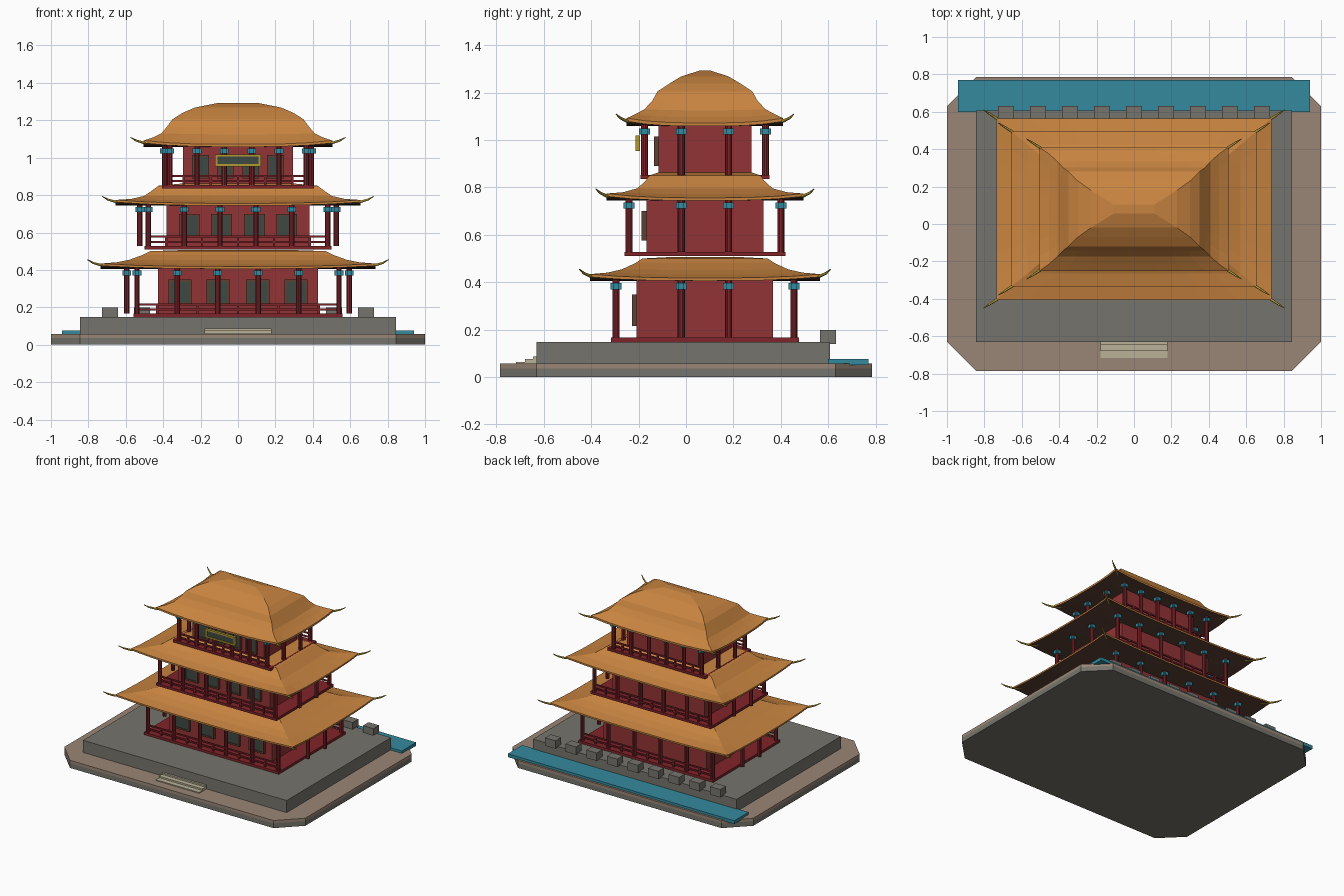
import bpy, bmesh
from mathutils import Vector

if "Cube" in bpy.data.objects:
    bpy.data.objects.remove(bpy.data.objects["Cube"])

CY = 0.08  # depth centre of the tower


def material(name, *srgb):
    lin = [((c / 255 + 0.055) / 1.055) ** 2.4 for c in srgb] + [1]
    m = bpy.data.materials.new(name)
    m.use_nodes = True
    m.diffuse_color = lin
    m.node_tree.nodes["Principled BSDF"].inputs["Base Color"].default_value = lin
    return m


STONE = material("grey stone", 118, 116, 108)
PAVING = material("brown paving", 154, 134, 118)
WATER = material("teal", 52, 138, 158)
STEP = material("pale stone", 186, 178, 152)
WALL = material("wall red", 146, 52, 54)
TIMBER = material("timber red", 128, 36, 42)
TILE = material("orange tile", 200, 132, 64)
WOOD = material("dark wood", 92, 64, 52)
PANE = material("dark green pane", 62, 72, 66)
GOLD = material("gold", 176, 154, 52)


def finish(bm, name, *mats):
    bmesh.ops.recalc_face_normals(bm, faces=bm.faces)
    me = bpy.data.meshes.new(name)
    bm.to_mesh(me)
    bm.free()
    for m in mats:
        me.materials.append(m)
    ob = bpy.data.objects.new(name, me)
    bpy.context.collection.objects.link(ob)
    return ob


def add_box(bm, x, y, z):
    """Box from (min, max) pairs."""
    vs = bmesh.ops.create_cube(bm, size=1)["verts"]
    for v in vs:
        v.co = Vector([sum(r) / 2 + c * (r[1] - r[0]) for r, c in zip((x, y, z), v.co)])


def boxes(name, mat, items):
    bm = bmesh.new()
    for item in items:
        add_box(bm, *item)
    return finish(bm, name, mat)


def around(c, half):
    return (c - half, c + half)


def octagon_slab(name, mat, z0, z1, cut=0.155):
    bm = bmesh.new()
    hx, hy = 1.0, 0.785
    quarter = [(hx, hy - cut), (hx - cut, hy)]
    pts = quarter + [(-x, y) for x, y in quarter[::-1]]
    pts += [(-x, -y) for x, y in pts]
    face = bm.faces.new([bm.verts.new((x, y, z0)) for x, y in pts])
    top = bmesh.ops.extrude_face_region(bm, geom=[face])["geom"]
    bmesh.ops.translate(bm, vec=(0, 0, z1 - z0),
                        verts=[g for g in top if isinstance(g, bmesh.types.BMVert)])
    return finish(bm, name, mat)


# Ground, terrace, canal, steps and battlements
octagon_slab("base_slab", STONE, 0, 0.035)
octagon_slab("paving_slab", PAVING, 0.035, 0.057)
boxes("terrace", STONE, [((-0.845, 0.845), (-0.63, 0.607), (0.05, 0.148))])
boxes("canal", WATER, [((-0.94, 0.94), (0.6, 0.77), (0.05, 0.075))])
boxes("front_steps", STEP, [((-0.18, 0.18), (y, -0.62), (0.05, z))
                            for y, z in ((-0.717, 0.064), (-0.68, 0.076), (-0.645, 0.087))])
boxes("battlements", STONE, [(around(i * 0.171, 0.043), (0.565, 0.632), (0.14, 0.199))
                             for i in range(-4, 5)])


def roof(name, eave, rings, lift):
    """Hipped roof lofted through rings of (half x, half y, z), corners curled up."""
    hx, hy = rings[0][:2]
    loops = [(hx * 0.5, hy * 0.5, eave, 0), (hx, hy, eave, lift)]
    for x, y, z in rings:
        loops.append((x, y, z, lift * max(0, 1 - 4 * (hx - x) / hx)))
    n = 8
    bm = bmesh.new()
    grid = []
    for x, y, z, up in loops:
        corners = [(-x, -y), (x, -y), (x, y), (-x, y)]
        row = []
        for k, a in enumerate(corners):
            b = corners[(k + 1) % 4]
            for i in range(n):
                t = i / n
                bend = abs(2 * t - 1) ** 3
                row.append(bm.verts.new((a[0] + (b[0] - a[0]) * t,
                                         CY + a[1] + (b[1] - a[1]) * t, z + up * bend)))
        grid.append(row)
    for r in range(len(grid) - 1):
        for i in range(4 * n):
            j = (i + 1) % (4 * n)
            f = bm.faces.new((grid[r][i], grid[r][j], grid[r + 1][j], grid[r + 1][i]))
            f.material_index = 1 if r == 0 else 0
    bm.faces.new(grid[0]).material_index = 1
    bm.faces.new(grid[-1])
    finish(bm, name, TILE, WOOD)

    # Curled gold horns on the four corners
    cu = bpy.data.curves.new(name + "_horns", "CURVE")
    cu.dimensions = "3D"
    cu.bevel_depth = 0.007
    cu.bevel_resolution = 1
    cu.use_fill_caps = True
    for sx in (-1, 1):
        for sy in (-1, 1):
            sp = cu.splines.new("POLY")
            path = [(-0.05, -0.04, 0.014, 1), (0, 0, 0.016, 1),
                    (0.04, 0.026, 0.028, 0.8), (0.07, 0.045, 0.045, 0.3)]
            sp.points.add(len(path) - 1)
            for p, (dx, dy, dz, rad) in zip(sp.points, path):
                p.co = (sx * (hx + dx), CY + sy * (hy + dy), rings[0][2] - 0.008 + dz, 1)
                p.radius = rad
    cu.materials.append(GOLD)
    ob = bpy.data.objects.new(name + "_horns", cu)
    bpy.context.collection.objects.link(ob)


def storey(name, z0, z1, slab, body, col_x, col_y, side_x, win_x, win_w, win_z):
    floor = z0 + 0.018
    boxes(name + "_floor", TIMBER, [(around(0, slab[0]), around(CY, slab[1]), (z0, floor))])
    boxes(name + "_walls", WALL, [(around(0, body[0]), around(CY, body[1]), (z0, z1))])

    # Columns: rows of six at front and back, two on each side
    rows = [col_x * k / 5 for k in (-5, -3, -1, 1, 3, 5)]
    spots = [(x, CY + s * col_y) for x in rows for s in (-1, 1)]
    spots += [(s * side_x, CY + t) for s in (-1, 1) for t in (-0.1, 0.1)]
    bm = bmesh.new()
    for x, y in spots:
        vs = bmesh.ops.create_cone(bm, cap_ends=True, segments=10, radius1=0.015,
                                   radius2=0.015, depth=z1 - floor)["verts"]
        bmesh.ops.translate(bm, verts=vs, vec=(x, y, (z1 + floor) / 2))
    finish(bm, name + "_columns", TIMBER)

    # Crossed brackets under the eaves
    arms = []
    for x, y in spots:
        for a, b in ((0.023, 0.012), (0.012, 0.023)):
            arms.append((around(x, a), around(y, b), (z1 - 0.042, z1 - 0.016)))
    boxes(name + "_brackets", WATER, arms)

    # Railings along front and back
    rails = []
    for s in (-1, 1):
        y = CY + s * col_y
        for h in (0.022, 0.05):
            rails.append((around(0, col_x), around(y, 0.005), around(floor + h, 0.005)))
        for k in range(-10, 11, 2):
            rails.append((around(col_x * k / 10, 0.006), around(y, 0.006), (floor, floor + 0.055)))
    boxes(name + "_railings", TIMBER, rails)

    # Front windows with a frame, a pane and a centre bar
    face = CY - body[1]
    frames, panes = [], []
    for x in (-win_x, -win_x * 0.34, win_x * 0.34, win_x):
        w, (lo, hi) = win_w / 2, win_z
        y = (face - 0.02, face + 0.01)
        frames += [((x - w, x - w + 0.012), y, win_z), ((x + w - 0.012, x + w), y, win_z),
                   (around(x, w), y, (lo, lo + 0.012)), (around(x, w), y, (hi - 0.012, hi))]
        panes.append((around(x, w - 0.01), (face - 0.015, face + 0.01), (lo + 0.01, hi - 0.01)))
    boxes(name + "_window_frames", WOOD, frames)
    boxes(name + "_window_panes", PANE, panes)


# Three storeys, each smaller than the one below
storey("lower", 0.148, 0.412, (0.56, 0.397), (0.428, 0.288), 0.54, 0.375, 0.595,
       0.31, 0.125, (0.215, 0.348))
storey("middle", 0.51, 0.752, (0.5, 0.34), (0.383, 0.247), 0.48, 0.32, 0.525,
       0.26, 0.11, (0.575, 0.7))
storey("upper", 0.835, 1.065, (0.405, 0.272), (0.295, 0.196), 0.365, 0.255, 0.393,
       0.2, 0.09, (0.89, 1.015))

roof("lower_roof", 0.406, [(0.735, 0.485, 0.418), (0.65, 0.41, 0.432), (0.58, 0.35, 0.452),
                           (0.51, 0.295, 0.48), (0.47, 0.265, 0.5), (0.3, 0.15, 0.506)], 0.016)
roof("middle_roof", 0.744, [(0.655, 0.415, 0.756), (0.57, 0.345, 0.771), (0.5, 0.285, 0.795),
                            (0.455, 0.25, 0.828), (0.425, 0.235, 0.85), (0.3, 0.2, 0.862)], 0.018)
roof("upper_roof", 1.058, [(0.505, 0.33, 1.072), (0.455, 0.295, 1.096), (0.41, 0.255, 1.125),
                           (0.38, 0.222, 1.165), (0.35, 0.2, 1.205), (0.3, 0.15, 1.238),
                           (0.23, 0.1, 1.268), (0.11, 0.025, 1.292)], 0.02)

# Name board frame and blank panel on the top storey
board = [((-0.123, 0.123), (0.953, 0.965)), ((-0.123, 0.123), (1.006, 1.018)),
         ((-0.123, -0.11), (0.953, 1.018)), ((0.11, 0.123), (0.953, 1.018))]
boxes("board_frame", GOLD, [(x, (-0.213, -0.194), z) for x, z in board])
boxes("board_panel", PANE, [((-0.115, 0.115), (-0.207, -0.196), (0.96, 1.01))])
